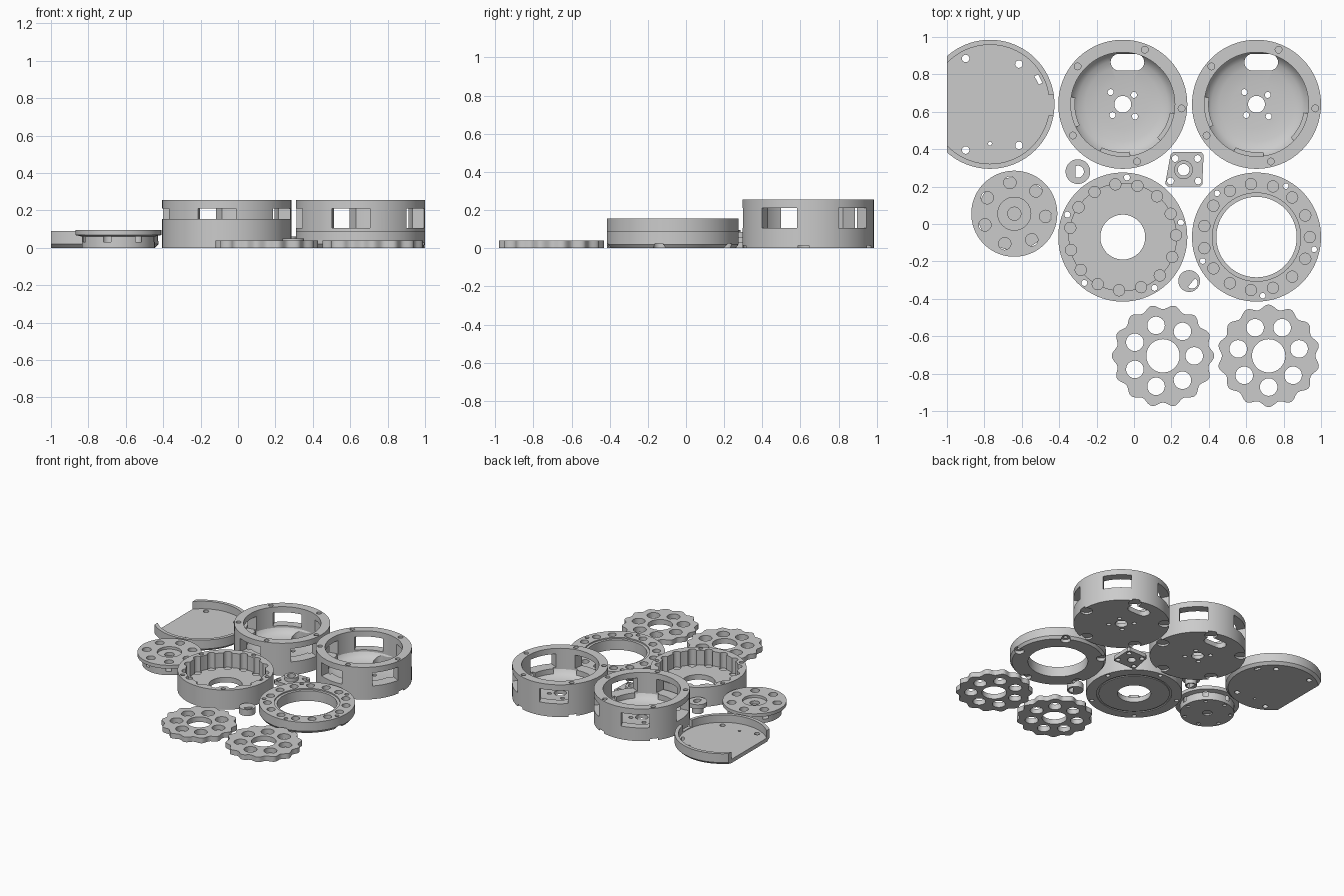
import bpy, bmesh
from math import sin, cos, pi, radians

if "Cube" in bpy.data.objects:
    bpy.data.objects.remove(bpy.data.objects["Cube"])

GREY = (0.6, 0.6, 0.6, 1)
mat = bpy.data.materials.new("plain grey")
mat.use_nodes = True
mat.diffuse_color = GREY
mat.node_tree.nodes["Principled BSDF"].inputs["Base Color"].default_value = GREY


# Outlines
def circle(r, x=0, y=0, n=32):
    return [(x + r * cos(2 * pi * i / n), y + r * sin(2 * pi * i / n)) for i in range(n)]


def rect(x0, x1, y0, y1):
    return [(x0, y0), (x1, y0), (x1, y1), (x0, y1)]


def turned(pts, deg):
    c, s = cos(radians(deg)), sin(radians(deg))
    return [(x * c - y * s, x * s + y * c) for x, y in pts]


def ring(r, orbit, count, start, n=24):
    return [turned(circle(r, orbit, 0, n), start + 360 * i / count) for i in range(count)]


def slot(x0, x1, y, r, n=12):
    right = [(x1 + r * sin(pi * i / n), y - r * cos(pi * i / n)) for i in range(n + 1)]
    left = [(x0 - r * sin(pi * i / n), y + r * cos(pi * i / n)) for i in range(n + 1)]
    return right + left


def sector(r0, r1, mid, half, n=10):
    ang = [radians(mid - half + 2 * half * i / n) for i in range(n + 1)]
    return [(r1 * cos(a), r1 * sin(a)) for a in ang] + [(r0 * cos(a), r0 * sin(a)) for a in reversed(ang)]


def d_shape(r, x=0, y=0, flat=0.4, deg=0):
    pts = turned([(min(px, r * flat), py) for px, py in circle(r)], deg)
    return [(x + px, y + py) for px, py in pts]


# Solids
def finish(bm, name, at):
    bmesh.ops.recalc_face_normals(bm, faces=bm.faces)
    mesh = bpy.data.meshes.new(name)
    bm.to_mesh(mesh)
    bm.free()
    mesh.materials.append(mat)
    ob = bpy.data.objects.new(name, mesh)
    ob.location = (at[0], at[1], 0)
    bpy.context.collection.objects.link(ob)
    return ob


def prisms(name, at, outlines, z0, z1):
    bm = bmesh.new()
    for pts in outlines:
        low = [bm.verts.new((x, y, z0)) for x, y in pts]
        top = [bm.verts.new((x, y, z1)) for x, y in pts]
        bm.faces.new(low[::-1])
        bm.faces.new(top)
        for i in range(len(pts)):
            j = (i + 1) % len(pts)
            bm.faces.new((low[i], low[j], top[j], top[i]))
    return finish(bm, name, at)


def lathe(name, at, profile, closed=True, n=96):
    bm = bmesh.new()
    vs = [bm.verts.new((r, 0, z)) for r, z in profile]
    pairs = list(zip(vs, vs[1:])) + ([(vs[-1], vs[0])] if closed else [])
    edges = [bm.edges.new(p) for p in pairs]
    bmesh.ops.spin(bm, geom=vs + edges, cent=(0, 0, 0), axis=(0, 0, 1), angle=2 * pi, steps=n)
    bmesh.ops.remove_doubles(bm, verts=bm.verts, dist=1e-4)
    return finish(bm, name, at)


def cut(ob, outlines, z0, z1):
    tool = prisms("cutter", ob.location, outlines, z0, z1)
    tool.hide_render = True
    mod = ob.modifiers.new("cut", 'BOOLEAN')
    mod.operation, mod.solver, mod.object = 'DIFFERENCE', 'EXACT', tool
    bpy.context.view_layer.update()
    bpy.context.view_layer.objects.active = ob
    bpy.ops.object.modifier_apply(modifier=mod.name)
    bpy.data.objects.remove(tool)


def smooth(*obs):
    bpy.ops.object.select_all(action='DESELECT')
    for ob in obs:
        ob.select_set(True)
        bpy.context.view_layer.objects.active = ob
    bpy.ops.object.shade_smooth_by_angle(angle=radians(30))


# Trimmed cover plate with raised rim
cover = lathe("cover_plate", (-0.77, 0.64),
              [(0, 0), (.325, 0), (.345, .02), (.345, .09), (.318, .09), (.318, .03), (0, .03)], False)
cut(cover, [rect(-.5, -.23, -.5, .5)], -.1, .2)
cut(cover, [rect(.28, .4, -.06, .05)], .035, .2)
cut(cover, [circle(.02, -.13, .245), circle(.02, .155, .215), circle(.02, -.13, -.245),
            circle(.02, .155, -.22), circle(.01, 0, -.21),
            turned(rect(.28, .302, -.025, .025), 27)], -.1, .2)
smooth(cover)

# Two deep motor housings with five windows
for side, x in (("right", -.06), ("left", .655)):
    at = (x, .64)
    body = lathe(side + "_housing", at,
                 [(.045, 0), (.345, 0), (.345, .255), (.278, .255), (.278, .09), (.265, .07),
                  (.24, .052), (.2, .04), (.13, .032), (.045, .03)])
    cut(body, [turned(rect(.22, .4, -.103, .103), -27 + 72 * i) for i in range(5)], .105, .21)
    cut(body, ring(.018, .315, 5, -4), .215, .3)
    cut(body, ring(.045, .31, 5, -4), -.1, .015)
    cut(body, [circle(.016, -.065, .065), circle(.016, .06, .05), circle(.016, .065, -.065),
               circle(.016, -.055, -.058)], -.1, .2)
    cut(body, [slot(-.02, .07, .225, .045)], -.1, .1)
    sills = prisms(side + "_window_sills", at,
                   [sector(.256, .285, -27 + 72 * i, 17) for i in range(5) if i != 1 and i != 2],
                   .045, .105)
    smooth(body, sills)

# Output flange with seven pin sockets
flange = lathe("output_flange", (-.64, .055),
               [(.035, .015), (.035, 0), (.195, 0), (.195, .06), (.23, .068), (.23, .095),
                (.088, .095), (.088, .075), (.035, .075)])
cut(flange, ring(.033, .168, 7, 98), .03, .2)
cut(flange, ring(.014, .168, 7, 98), -.1, .012)
hub = lathe("flange_hub", (-.64, .055), [(0, .01), (.036, .01), (.036, .05), (0, .05)], False)
smooth(flange, hub)

# Tall ring case with pin grooves along its wall
case = lathe("ring_case", (-.06, -.07),
             [(.12, 0), (.345, 0), (.345, .155), (.287, .155), (.287, .04), (.12, .04)])
cut(case, ring(.03, .285, 15, 2), .03, .3)
cut(case, ring(.016, .32, 5, 14), -.1, .3)
cut(case, [sector(.255, .27, 90, 179.5, 96)], -.1, .006)
smooth(case)

# Low ring cap with pin sockets
cap = lathe("ring_cap", (.655, -.07),
            [(.215, 0), (.33, 0), (.345, .02), (.345, .09), (.236, .09), (.236, .08), (.215, .08)])
cut(cap, ring(.03, .285, 15, 0), .045, .3)
cut(cap, ring(.015, .315, 5, -12), -.1, .3)
cut(cap, ring(.036, .315, 5, -12), -.1, .025)
smooth(cap)

# Two lobed discs
for side, x, start in (("right", .155, 0), ("left", .72, -90)):
    lobes = []
    for i in range(224):
        a = 2 * pi * i / 224
        r = .262 + .012 * cos(14 * (a - radians(start)))
        lobes.append((r * cos(a), r * sin(a)))
    disc = prisms(side + "_lobed_disc", (x, -.705), [lobes], 0, .04)
    cut(disc, [circle(.089, n=48)] + ring(.047, .167, 7, start), -.1, .2)
    smooth(disc)

# Square mounting plate with round boss
mount = prisms("mounting_plate", (.265, .29),
               [[(-.085, -.09), (.09, -.09), (.1, -.08), (.107, .08), (.095, .095), (-.055, .095),
                 (-.07, .08), (-.098, -.075)]], 0, .03)
cut(mount, [circle(.032), circle(.018, -.045, .06), circle(.018, .075, .06),
            circle(.018, .078, -.06), circle(.018, -.07, -.06)], -.1, .2)
boss = lathe("mounting_boss", (.265, .29), [(.031, 0), (.05, 0), (.05, .06), (.031, .06)], n=48)
smooth(mount, boss)

# Two shaft collars with flat-sided bores
collar = lathe("shaft_collar", (-.3, .28),
               [(0, 0), (.042, 0), (.042, .05), (.066, .05), (.066, .085), (0, .085)], False, 48)
cut(collar, [d_shape(.032, deg=180)], -.1, .2)
small = lathe("offset_collar", (.295, -.305), [(0, 0), (.058, 0), (.058, .05), (0, .05)], False, 48)
cut(small, [d_shape(.03, .015, -.01, .1, 140)], -.1, .2)
smooth(collar, small)
